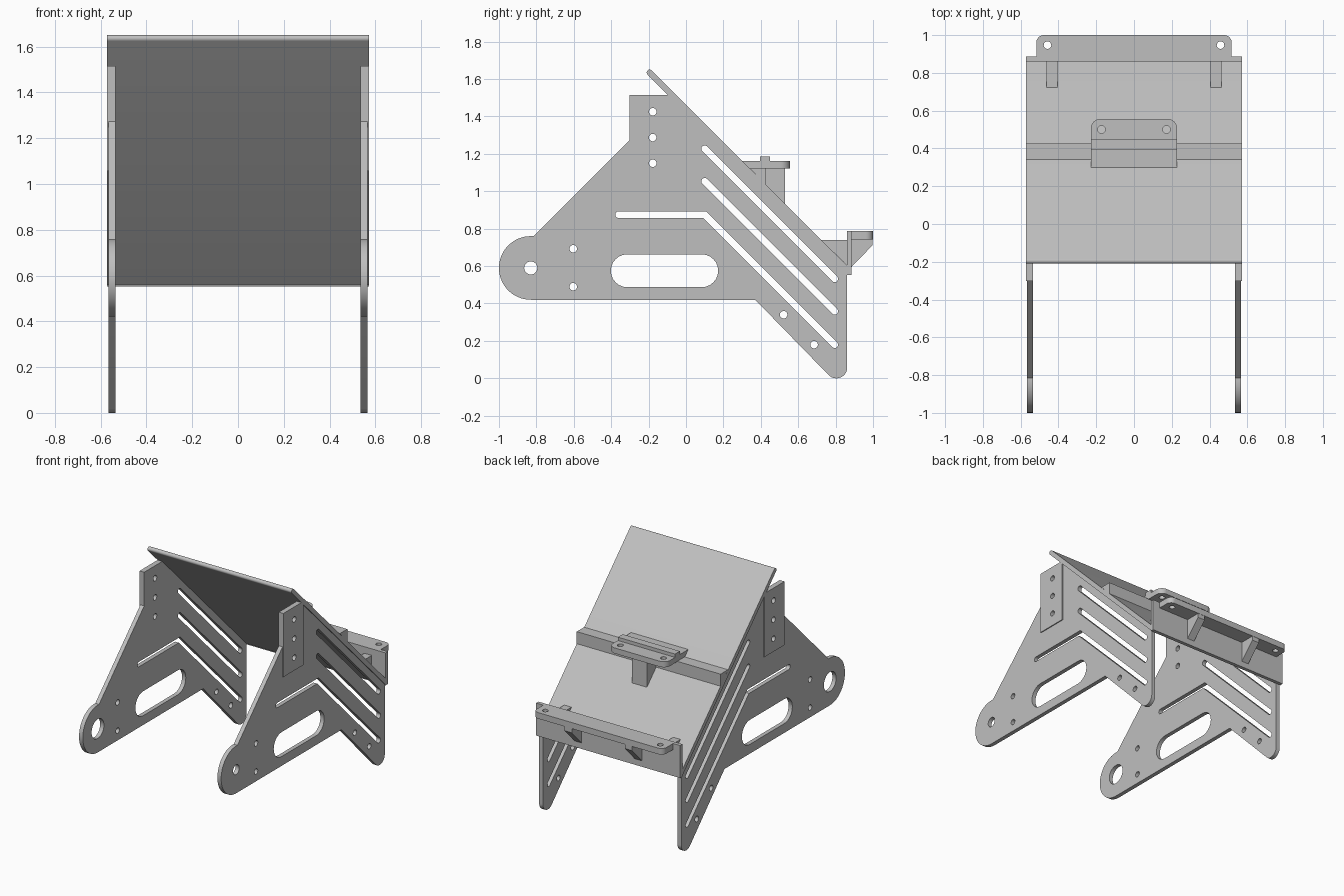
import bpy
import bmesh
from math import sin, cos, radians
from mathutils import Matrix, Vector

cube = bpy.data.objects.get("Cube")
if cube:
    bpy.data.objects.remove(cube, do_unlink=True)

grey = bpy.data.materials.new("plain grey")
grey.use_nodes = True
grey.diffuse_color = (0.52, 0.52, 0.52, 1)
grey.node_tree.nodes["Principled BSDF"].inputs["Base Color"].default_value = (0.52, 0.52, 0.52, 1)

# Profile axes: "side" draws in y-z and extrudes along x, "flat" draws in x-y along z
AXES = {
    "side": Matrix(((0, 0, 1, 0), (1, 0, 0, 0), (0, 1, 0, 0), (0, 0, 0, 1))),
    "flat": Matrix.Identity(4),
}


def arc(u, v, r, start, end, steps=20):
    angles = [radians(start + (end - start) * i / steps) for i in range(steps + 1)]
    return [(u + r * cos(a), v + r * sin(a)) for a in angles]


def circle(u, v, r):
    return arc(u, v, r, 0, 360, 28)[:-1]


def rect(u0, u1, v0, v1):
    return [(u0, v0), (u1, v0), (u1, v1), (u0, v1)]


def slot(path, r):
    """Round-ended outline around an open path, mitred at bends."""
    pts = [Vector(p) for p in path]
    outline = []
    for line in (pts, pts[::-1]):
        dirs = [(b - a).normalized() for a, b in zip(line, line[1:])]
        normals = [Vector((d.y, -d.x)) for d in dirs]
        for corner, n0, n1 in zip(line[1:-1], normals, normals[1:]):
            outline.append(tuple(corner + (n0 + n1) * r / (1 + n0.dot(n1))))
        for i in range(13):
            a = radians(-90 + 15 * i)
            outline.append(tuple(line[-1] + dirs[-1] * r * cos(a) - normals[-1] * r * sin(a)))
    return outline


def extrude(name, outlines, w0, w1, axes="side"):
    """Solid from an outer outline and any hole outlines, spanning w0 to w1."""
    curve = bpy.data.curves.new(name, "CURVE")
    curve.dimensions = "2D"
    curve.fill_mode = "BOTH"
    curve.extrude = (w1 - w0) / 2
    for pts in outlines:
        spline = curve.splines.new("POLY")
        spline.points.add(len(pts) - 1)
        for p, (u, v) in zip(spline.points, pts):
            p.co = (u, v, 0, 1)
        spline.use_cyclic_u = True
    temp = bpy.data.objects.new(name + "_outline", curve)
    bpy.context.collection.objects.link(temp)
    graph = bpy.context.evaluated_depsgraph_get()
    mesh = bpy.data.meshes.new_from_object(temp.evaluated_get(graph))
    bpy.data.objects.remove(temp, do_unlink=True)
    bpy.data.curves.remove(curve)
    mesh.transform(AXES[axes] @ Matrix.Translation((0, 0, (w0 + w1) / 2)))
    bm = bmesh.new()
    bm.from_mesh(mesh)
    bmesh.ops.remove_doubles(bm, verts=bm.verts, dist=0.00005)
    bmesh.ops.recalc_face_normals(bm, faces=bm.faces)
    bm.to_mesh(mesh)
    bm.free()
    mesh.materials.clear()
    mesh.materials.append(grey)
    mesh.name = name
    obj = bpy.data.objects.new(name, mesh)
    bpy.context.collection.objects.link(obj)
    bpy.ops.object.select_all(action="DESELECT")
    obj.select_set(True)
    bpy.context.view_layer.objects.active = obj
    bpy.ops.object.shade_smooth_by_angle(angle=radians(30))


WIDE = 0.573                      # half width of the panel
INNER, OUTER = 0.536, 0.566       # side plate faces

# Side plates with slots, bolt holes and reinforcing brackets
plate = (arc(-0.83, 0.59, 0.17, 270, 90, 32)
         + [(-0.815, 0.76), (-0.078, 1.497), (0.862, 0.558)]
         + arc(0.804, 0.058, 0.058, 0, -135) + [(0.37, 0.42)])
bracket_holes = [circle(-0.178, z, 0.02) for z in (1.15, 1.287, 1.425)]
bolts = [(-0.603, 0.693), (-0.603, 0.49), (0.522, 0.34), (0.685, 0.18)]
slots = [
    slot([(0.10, 1.227), (0.795, 0.532)], 0.018),
    slot([(0.10, 1.053), (0.795, 0.358)], 0.018),
    slot([(-0.36, 0.875), (0.10, 0.875), (0.795, 0.18)], 0.018),
    slot([(-0.314, 0.575), (0.084, 0.575)], 0.088),
]
bracket = [(-0.302, 1.057), (-0.076, 1.057), (-0.076, 1.497), (-0.094, 1.515), (-0.302, 1.515)]

for side, label, axle in ((1, "left", 0.035), (-1, "right", 0.07)):
    holes = [circle(-0.83, 0.59, axle)] + [circle(y, z, 0.02) for y, z in bolts]
    # The highest bracket hole lies above the sloping edge of the plate
    extrude(label + "_side_plate", [plate] + holes + slots + bracket_holes[:2],
            *sorted((side * INNER, side * OUTER)))
    extrude(label + "_bracket", [bracket] + bracket_holes,
            *sorted((side * INNER, side * WIDE)))

# Sloping panel with a rounded upper edge
panel = arc(-0.195, 1.635, 0.0155, 45, 225, 10) + [(0.866, 0.553), (0.884, 0.553), (0.884, 0.58)]
extrude("sloping_panel", [panel], -WIDE, WIDE)

# Middle crossbar, shelf, ridge and supporting post
extrude("middle_crossbar", [[(0.341, 1.125), (0.425, 1.125), (0.425, 1.035)]], -WIDE, WIDE)
shelf = ([(-0.228, 0.299), (0.228, 0.299)] + arc(0.178, 0.506, 0.05, 0, 90, 10)
         + arc(-0.178, 0.506, 0.05, 90, 180, 10))
shelf_holes = [circle(x, 0.50, 0.02) for x in (-0.172, 0.172)]
extrude("middle_shelf", [shelf] + shelf_holes, 1.123, 1.163, "flat")
extrude("shelf_ridge", [rect(0.395, 0.45, 1.16, 1.187)], -0.228, 0.228)
extrude("shelf_post", [[(0.42, 1.13), (0.42, 1.04), (0.53, 0.93), (0.53, 1.13)]], -0.06, 0.06)

# Rear crossbar with a drilled flange
extrude("rear_crossbar", [rect(0.86, 0.886, 0.553, 0.787)], -WIDE, WIDE)
flange = ([(-0.517, 0.88), (0.517, 0.88)] + arc(0.477, 0.96, 0.04, 0, 90, 10)
          + arc(-0.477, 0.96, 0.04, 90, 180, 10))
flange_holes = [circle(x, 0.947, 0.02) for x in (-0.458, 0.458)]
extrude("rear_flange", [flange] + flange_holes, 0.743, 0.787, "flat")

# Wedges in front of the rear crossbar and gussets under its flange
for side, label in ((1, "left"), (-1, "right")):
    extrude(label + "_wedge", [[(0.722, 0.74), (0.866, 0.74), (0.866, 0.6)]],
            side * 0.434 - 0.029, side * 0.434 + 0.029)
    extrude(label + "_gusset", [[(0.88, 0.75), (0.88, 0.59), (0.998, 0.712), (0.998, 0.75)]],
            side * 0.24 - 0.029, side * 0.24 + 0.029)
